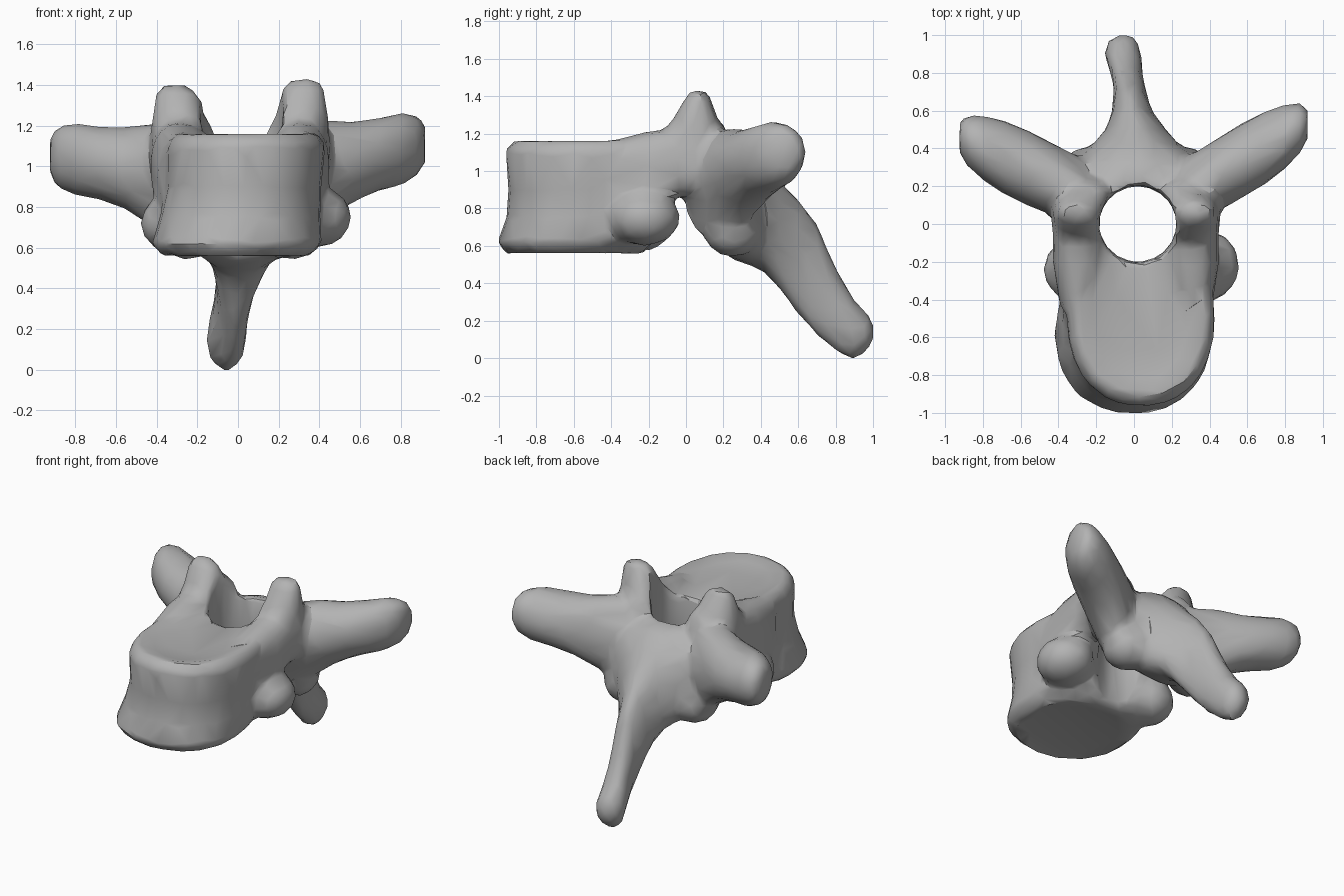
import bpy, bmesh
from math import cos, sin, pi, radians
from mathutils import Vector

cube = bpy.data.objects.get("Cube")
if cube:
    bpy.data.objects.remove(cube, do_unlink=True)

bone = bpy.data.materials.new("bone_grey")
bone.use_nodes = True
colour = (0.45, 0.45, 0.45, 1)
bone.diffuse_color = colour
bone.node_tree.nodes["Principled BSDF"].inputs["Base Color"].default_value = colour


def new_object(name, bm):
    bmesh.ops.recalc_face_normals(bm, faces=bm.faces)
    mesh = bpy.data.meshes.new(name)
    bm.to_mesh(mesh)
    bm.free()
    mesh.materials.append(bone)
    obj = bpy.data.objects.new(name, mesh)
    bpy.context.collection.objects.link(obj)
    return obj


def loft(name, axis, sections, power=2.0, sides=28):
    """Skin rounded sections (centre x, y, z, radius a, radius b) across an axis."""
    a, b = [i for i in range(3) if i != axis]
    bm = bmesh.new()
    rings = []
    for *centre, ra, rb in sections:
        ring = []
        for k in range(sides):
            c, s = cos(2 * pi * k / sides), sin(2 * pi * k / sides)
            p = Vector(centre)
            p[a] += ra * abs(c) ** (2 / power) * (1 if c > 0 else -1)
            p[b] += rb * abs(s) ** (2 / power) * (1 if s > 0 else -1)
            ring.append(bm.verts.new(p))
        rings.append(ring)
    for r, q in zip(rings, rings[1:]):
        for k in range(sides):
            n = (k + 1) % sides
            bm.faces.new((r[k], r[n], q[n], q[k]))
    bm.faces.new(rings[0])
    bm.faces.new(rings[-1])
    return new_object(name, bm)


def knob(name, centre, radii):
    bm = bmesh.new()
    bmesh.ops.create_icosphere(bm, subdivisions=3, radius=1)
    bmesh.ops.scale(bm, vec=radii, verts=bm.verts)
    bmesh.ops.translate(bm, vec=centre, verts=bm.verts)
    return new_object(name, bm)


parts = []

# Drum-shaped body, waisted between its rims, with a slightly dished top
parts.append(loft("body", 2, [
    (-0.01, -0.60, 0.575, 0.30, 0.29), (-0.01, -0.60, 0.555, 0.36, 0.36),
    (-0.005, -0.58, 0.62, 0.42, 0.43), (0.01, -0.53, 0.75, 0.395, 0.43),
    (0.03, -0.50, 0.9, 0.38, 0.45), (0.035, -0.50, 1.05, 0.39, 0.46),
    (0.04, -0.50, 1.11, 0.39, 0.47), (0.04, -0.48, 1.17, 0.345, 0.43),
    (0.04, -0.48, 1.145, 0.27, 0.36), (0.04, -0.48, 1.13, 0.15, 0.22)], 2.2))

# Lamina sloping back into the long spinous process
parts.append(loft("lamina_and_spine", 1, [
    (0.02, 0.08, 0.94, 0.40, 0.20), (0.02, 0.15, 0.89, 0.41, 0.27),
    (0.02, 0.24, 0.84, 0.40, 0.31), (0.02, 0.33, 0.81, 0.35, 0.31),
    (0.01, 0.42, 0.75, 0.23, 0.29), (0.01, 0.5, 0.66, 0.16, 0.29),
    (-0.01, 0.6, 0.54, 0.105, 0.31), (-0.02, 0.7, 0.42, 0.085, 0.30),
    (-0.04, 0.8, 0.26, 0.085, 0.23), (-0.06, 0.9, 0.15, 0.10, 0.16),
    (-0.06, 0.97, 0.14, 0.08, 0.10), (-0.05, 1.0, 0.14, 0.03, 0.05)], 2.0))

# Paired parts, slightly uneven from side to side
sides = {
    "left": (1, 0.02, 0.02, (0.92, 0.53, 1.11), (0.38, -0.22, 0.75), (0.18, 0.19, 0.15)),
    "right": (-1, 0.0, -0.01, (-0.925, 0.46, 1.05), (-0.31, -0.24, 0.72), (0.17, 0.17, 0.15)),
}
for side, (s, dx, dz, tip, facet, facet_size) in sides.items():
    # Pedicle joining the body to the arch
    px = s * 0.29 + dx
    parts.append(loft(side + "_pedicle", 1, [
        (px, -0.45, 0.95, 0.10, 0.2), (px, -0.2, 0.99, 0.14, 0.225),
        (px, -0.05, 1.04, 0.14, 0.18), (px, 0.08, 1.04, 0.15, 0.17),
        (px, 0.24, 0.96, 0.15, 0.2)], 2.4))
    # Transverse process sweeping out and back to a blunt end
    root = Vector((s * 0.26, 0.16, 0.91))
    end = Vector(tip)
    steps = [(0, 0.18, 0.29), (0.25, 0.19, 0.255), (0.45, 0.20, 0.20),
             (0.65, 0.195, 0.18), (0.82, 0.17, 0.18),
             (0.94, 0.135, 0.15), (1.0, 0.08, 0.10)]
    parts.append(loft(side + "_transverse_process", 0, [
        (*(root.lerp(end, t) + Vector((0, 0, 0.08 * t * (1 - t)))), ry, rz)
        for t, ry, rz in steps]))
    # Upright joint process, with a flange turned in behind the canal
    ax = s * 0.28 + dx
    parts.append(loft(side + "_upper_joint", 2, [
        (ax, 0.03, 1.0, 0.15, 0.2), (ax, 0.035, 1.18, 0.15, 0.18),
        (ax, 0.05, 1.26 + dz, 0.14, 0.12),
        (ax + s * 0.02, 0.06, 1.36 + dz, 0.11, 0.075),
        (ax + s * 0.03, 0.07, 1.41 + dz, 0.065, 0.045)]))
    parts.append(knob(side + "_joint_flange", (s * 0.23 + dx, 0.15, 1.15),
                      (0.11, 0.08, 0.13)))
    # Lower joint and rib facet
    parts.append(knob(side + "_lower_joint", (s * 0.25 + dx, 0.25, 0.69),
                      (0.15, 0.16, 0.15)))
    parts.append(knob(side + "_rib_facet", facet, facet_size))

# Canal cutter, opening out below
canal = loft("canal_cutter", 2, [
    (0.02, 0.0, 0.3, 0.23, 0.22), (0.02, 0.0, 0.75, 0.215, 0.21),
    (0.02, 0.0, 0.95, 0.205, 0.20), (0.02, 0.0, 1.1, 0.205, 0.205),
    (0.02, 0.0, 1.6, 0.205, 0.22)])
canal.hide_render = True
canal.hide_viewport = True

# Fuse all parts into one continuous bone
bpy.ops.object.select_all(action="DESELECT")
for part in parts:
    part.select_set(True)
bpy.context.view_layer.objects.active = parts[0]
bpy.ops.object.join()
vertebra = bpy.context.view_layer.objects.active
vertebra.name = "vertebra"


def modify(kind, **settings):
    mod = vertebra.modifiers.new(kind.title(), kind)
    for key, value in settings.items():
        setattr(mod, key, value)
    bpy.ops.object.modifier_apply(modifier=mod.name)


modify("REMESH", mode="VOXEL", voxel_size=0.02)
modify("BOOLEAN", operation="DIFFERENCE", object=canal, solver="EXACT")
modify("REMESH", mode="VOXEL", voxel_size=0.02)
modify("SMOOTH", factor=0.5, iterations=10)
modify("DECIMATE", ratio=0.05)
bpy.data.objects.remove(canal, do_unlink=True)
bpy.ops.object.shade_smooth_by_angle(angle=radians(32))
